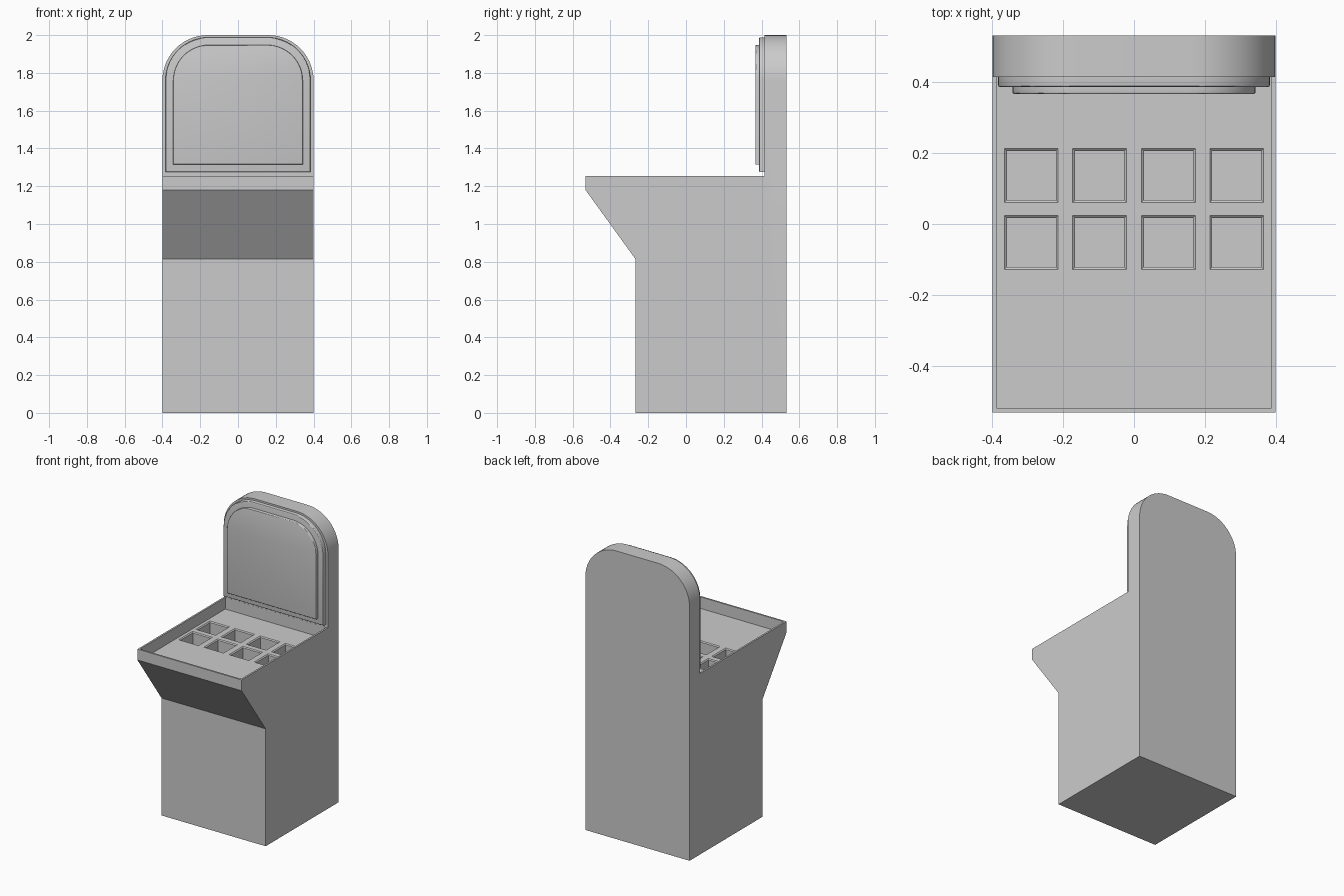
import bpy, bmesh

if "Cube" in bpy.data.objects:
    bpy.data.objects.remove(bpy.data.objects["Cube"])

DECK_Z, PANEL_Y, FLOOR_Z = 1.255, 0.415, 1.175


def finish(name, bm):
    bmesh.ops.recalc_face_normals(bm, faces=bm.faces)
    me = bpy.data.meshes.new(name)
    bm.to_mesh(me)
    bm.free()
    ob = bpy.data.objects.new(name, me)
    bpy.context.collection.objects.link(ob)
    return ob


def frustum(bm, cx, cy, low, high):
    """Closed rectangular frustum; low/high are (z, half_x, half_y)."""
    rings = [[bm.verts.new((cx + sx * hx, cy + sy * hy, z))
              for sx, sy in ((-1, -1), (1, -1), (1, 1), (-1, 1))]
             for z, hx, hy in (low, high)]
    a, b = rings
    bm.faces.new(a[::-1])
    bm.faces.new(b)
    for i in range(4):
        j = (i + 1) % 4
        bm.faces.new((a[i], a[j], b[j], b[i]))


def round_top(bm, top, radius):
    """Round the two top side corners, leaving the plate faces flat."""
    edges = [e for e in bm.edges
             if all(abs(v.co.z - top) < 1e-4 for v in e.verts)
             and abs(e.verts[0].co.x - e.verts[1].co.x) < 1e-4]
    bmesh.ops.bevel(bm, geom=edges, offset=radius, segments=14,
                    profile=0.5, affect='EDGES')


def smooth(ob):
    bpy.ops.object.select_all(action='DESELECT')
    ob.select_set(True)
    bpy.context.view_layer.objects.active = ob
    bpy.ops.object.shade_smooth_by_angle()


def cut(ob, cutter):
    mod = ob.modifiers.new("cut", 'BOOLEAN')
    mod.operation, mod.solver, mod.object = 'DIFFERENCE', 'EXACT', cutter
    bpy.context.view_layer.objects.active = ob
    bpy.ops.object.modifier_apply(modifier=mod.name)
    bpy.data.objects.remove(cutter)


# Cabinet: side profile extruded across the width, top corners rounded
profile = [(-0.268, 0), (0.532, 0), (0.532, 2), (PANEL_Y, 2),
           (PANEL_Y, DECK_Z), (-0.532, DECK_Z), (-0.532, 1.18), (-0.268, 0.815)]
bm = bmesh.new()
face = bm.faces.new([bm.verts.new((-0.4, y, z)) for y, z in profile])
ext = bmesh.ops.extrude_face_region(bm, geom=[face])
bmesh.ops.translate(bm, vec=(0.8, 0, 0),
                    verts=[g for g in ext['geom'] if isinstance(g, bmesh.types.BMVert)])
round_top(bm, 2, 0.24)
cabinet = finish("cabinet", bm)

# Recessed tray with a thin rim
y0, y1 = -0.52, PANEL_Y - 0.0005
bm = bmesh.new()
frustum(bm, 0, (y0 + y1) / 2, (FLOOR_Z, 0.388, (y1 - y0) / 2),
        (1.4, 0.388, (y1 - y0) / 2))
cut(cabinet, finish("tray_cutter", bm))

# Eight square pockets, each with a chamfered mouth
for depth, h_low, h_high in ((0.12, 0.069, 0.069), (0.006, 0.069, 0.076)):
    bm = bmesh.new()
    for x in (-0.29, -0.097, 0.097, 0.29):
        for y in (-0.052, 0.137):
            over = 0.006
            h_top = h_high + (h_high - h_low) * over / depth
            frustum(bm, x, y, (FLOOR_Z - depth, h_low, h_low),
                    (FLOOR_Z + over, h_top, h_top))
    cut(cabinet, finish("pocket_cutter", bm))
smooth(cabinet)


# Stacked arched plates on the upright panel
def plate(name, half_x, z0, z1, front, back, radius, edge):
    bm = bmesh.new()
    frustum(bm, 0, (front + back) / 2, (z0, half_x, (back - front) / 2),
            (z1, half_x, (back - front) / 2))
    round_top(bm, z1, radius)
    rim = [e for e in bm.edges if all(abs(v.co.y - front) < 1e-4 for v in e.verts)]
    bmesh.ops.bevel(bm, geom=rim, offset=edge, segments=3,
                    profile=0.5, affect='EDGES')
    smooth(finish(name, bm))


plate("screen_frame", 0.384, 1.275, 1.988, 0.387, PANEL_Y, 0.228, 0.006)
plate("screen", 0.343, 1.315, 1.948, 0.367, 0.387, 0.19, 0.005)
